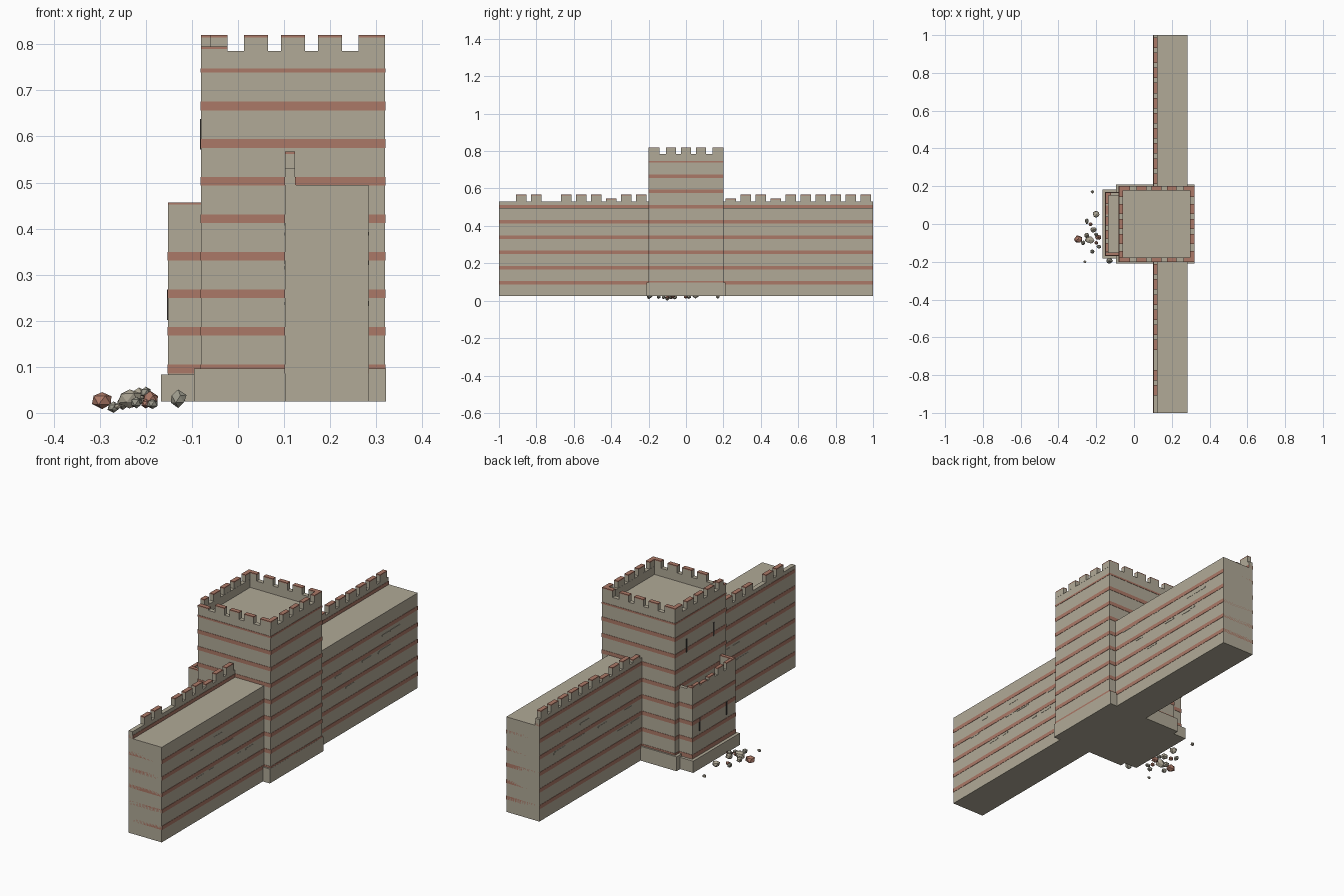
import bpy, bmesh, random
from mathutils import Vector, Matrix

random.seed(7)
cube = bpy.data.objects.get("Cube")
if cube:
    bpy.data.objects.remove(cube)


def material(name, rgb):
    m = bpy.data.materials.new(name)
    m.use_nodes = True
    m.diffuse_color = (*rgb, 1)
    m.node_tree.nodes["Principled BSDF"].inputs["Base Color"].default_value = (*rgb, 1)
    return m


STONE = material("pale stone", (0.44, 0.40, 0.31))
BRICK = material("red brick", (0.41, 0.19, 0.135))
DARK = material("slit shadow", (0.05, 0.045, 0.04))
GREY = material("rubble grey", (0.33, 0.32, 0.26))


def boxes(name, mat, specs):
    """One object from many boxes, each given as (x0, x1, y0, y1, z0, z1)."""
    bm = bmesh.new()
    for x0, x1, y0, y1, z0, z1 in specs:
        centre = Vector((x0 + x1, y0 + y1, z0 + z1)) / 2
        scale = Matrix.Diagonal((x1 - x0, y1 - y0, z1 - z0, 1))
        bmesh.ops.create_cube(bm, size=1, matrix=Matrix.Translation(centre) @ scale)
    return finish(name, mat, bm)


def finish(name, mat, bm):
    mesh = bpy.data.meshes.new(name)
    bm.to_mesh(mesh)
    bm.free()
    mesh.materials.append(mat)
    ob = bpy.data.objects.new(name, mesh)
    bpy.context.collection.objects.link(ob)
    return ob


def bands(name, x0, x1, y0, y1, count):
    """Brick courses that ring a block at an even spacing."""
    e = 0.0015
    levels = [0.086 + 0.0815 * i for i in range(count)]
    boxes(name, BRICK, [(x0 - e, x1 + e, y0 - e, y1 + e, z, z + 0.019) for z in levels])


def merlons(name, specs):
    """Stone blocks, each with a thin brick cap."""
    cap = 0.005
    boxes(name, STONE, [(*s[:5], s[5] - cap) for s in specs])
    boxes(name + "_caps", BRICK, [(*s[:4], s[5] - cap, s[5]) for s in specs])


BASE = 0.025

# Curtain wall with its walkway and outer parapet
WX0, WX1, WALK = 0.102, 0.283, 0.495
boxes("curtain_wall", STONE, [(WX0, WX1, -1, 1, BASE, WALK)])
bands("wall_brick_courses", WX0, WX1, -0.9985, 0.9985, 5)
boxes("wall_parapet", STONE, [(WX0, WX0 + 0.022, -1, 1, WALK, 0.53)])
boxes("parapet_brick_course", BRICK,
      [(WX0 - 0.0015, WX0 + 0.0235, -1, 1, WALK, WALK + 0.017)])

# Wall merlons: some are lost, some are worn low
teeth = []
for side, lost, worn in ((-1, (6, 9), (2,)), (1, (), (0, 3))):
    for k in range(10):
        if k in lost:
            continue
        y = side * (0.24 + 0.08 * k)
        top = 0.545 if k in worn else 0.567
        teeth.append((WX0, WX0 + 0.022, y - 0.028, y + 0.028, 0.53, top))
merlons("wall_merlons", teeth)

# Worn facing stones on the wall sides
chips = []
for i in range(44):
    y = random.uniform(0.25, 0.9) * random.choice((-1, 1))
    half = random.uniform(0.015, 0.045)
    z = random.choice((0.315, 0.325, 0.385, 0.41, 0.235)) + random.uniform(-0.004, 0.004)
    x = random.choice((WX0, WX1))
    chips.append((x - 0.0015, x + 0.0015, y - half, y + half, z, z + 0.007))
boxes("wall_facing_stones", STONE, chips)

# Main tower body and plinth
TX0, TX1, TY, FLOOR, RIM, TOP = -0.08, 0.319, 0.2, 0.745, 0.785, 0.82
THICK = 0.022
boxes("tower_body", STONE, [(TX0, TX1, -TY, TY, BASE, FLOOR)])
boxes("tower_plinth", STONE, [(-0.095, TX1 + 0.002, -0.21, 0.21, BASE, 0.096)])
bands("tower_brick_courses", TX0, TX1, -TY, TY, 8)


def ring(x0, x1, y, t, z0, z1):
    return [(x0, x1, -y, -y + t, z0, z1), (x0, x1, y - t, y, z0, z1),
            (x0, x0 + t, -y + t, y - t, z0, z1), (x1 - t, x1, -y + t, y - t, z0, z1)]


boxes("tower_parapet", STONE, ring(TX0, TX1, TY, THICK, FLOOR, RIM))
boxes("tower_top_course", BRICK, ring(TX0 - 0.0015, TX1 + 0.0015, TY + 0.0015,
                                      THICK, FLOOR - 0.006, FLOOR + 0.003))

# Tower merlons: L-shaped corners and three between on each side
cx = (TX0 + TX1) / 2
teeth = []
for s in (-1, 1):
    ys = sorted((s * TY, s * (TY - THICK)))
    xs = sorted((cx + s * TY, cx + s * (TY - THICK)))
    for d in (-0.08, 0, 0.08):
        teeth.append((cx + d - 0.026, cx + d + 0.026, *ys, RIM, TOP))
        teeth.append((*xs, d - 0.026, d + 0.026, RIM, TOP))
    for q in (-1, 1):
        top = 0.795 if (s, q) == (-1, -1) else TOP
        ends = sorted((cx + q * TY, cx + q * 0.142))
        teeth.append((*ends, *ys, RIM, top))
        legs = sorted((q * (TY - THICK), q * 0.142))
        teeth.append((*xs, *legs, RIM, TOP))
merlons("tower_merlons", teeth)

# Low fore-turret against the outer face
FX0, FY, FFLOOR, FRIM, FTOP = -0.152, 0.168, 0.385, 0.425, 0.457
FT = 0.017
boxes("turret_body", STONE, [(FX0, TX0, -FY, FY, BASE, FFLOOR)])
boxes("turret_plinth", STONE, [(-0.167, TX0, -0.182, 0.182, BASE, 0.083)])
bands("turret_brick_courses", FX0, TX0 - 0.002, -FY, FY, 4)
boxes("turret_parapet", STONE, ring(FX0, TX0, FY, FT, FFLOOR, FRIM)[:3])
teeth = [(FX0, TX0, -FY, -FY + FT, FRIM, FTOP),
         (FX0, FX0 + 0.03, FY - FT, FY, FRIM, FRIM + 0.012)]
for y, top in ((-0.125, FTOP), (-0.055, FTOP), (0.015, 0.44), (0.075, 0.432), (0.13, 0.44)):
    teeth.append((FX0, FX0 + FT, y - 0.024, y + 0.024, FRIM, top))
merlons("turret_merlons", teeth)

# Arrow slits as thin dark plates on the outer faces
slits = []
for y in (-0.1, 0.11):
    for x, z in ((TX0, 0.605), (FX0, 0.235)):
        slits.append((x - 0.002, x + 0.001, y - 0.005, y + 0.005, z - 0.033, z + 0.033))
boxes("arrow_slits", DARK, slits)


# Fallen rubble
def rubble(name, mat, stones):
    bm = bmesh.new()
    for x, y, z, r in stones:
        part = bmesh.ops.create_icosphere(bm, subdivisions=1, radius=r)["verts"]
        squash = Vector((random.uniform(0.7, 1.1), random.uniform(0.7, 1.1), 0.85))
        for v in part:
            v.co = v.co * random.uniform(0.8, 1.1) * squash + Vector((x, y, z))
        low = min(v.co.z for v in part)
        for v in part:
            v.co.z -= min(0, low)
    finish(name, mat, bm)


rubble("fallen_bricks", BRICK, [(-0.295, -0.08, 0.028, 0.025), (-0.19, -0.07, 0.03, 0.02),
                                (-0.2, -0.1, 0.02, 0.012), (-0.23, 0.0, 0.02, 0.012)])
rubble("fallen_stones", STONE, [(-0.235, -0.085, 0.032, 0.026), (-0.22, 0.17, 0.02, 0.012),
                                (-0.2, 0.05, 0.03, 0.02), (-0.26, -0.2, 0.015, 0.009),
                                (-0.215, -0.03, 0.04, 0.02), (-0.25, -0.06, 0.02, 0.018)])
rubble("grey_stones", GREY, [(-0.25, 0.015, 0.022, 0.015), (-0.22, -0.145, 0.022, 0.017),
                             (-0.2, -0.055, 0.045, 0.015), (-0.13, -0.195, 0.03, 0.024),
                             (-0.27, -0.1, 0.012, 0.014), (-0.185, -0.12, 0.02, 0.014)])
